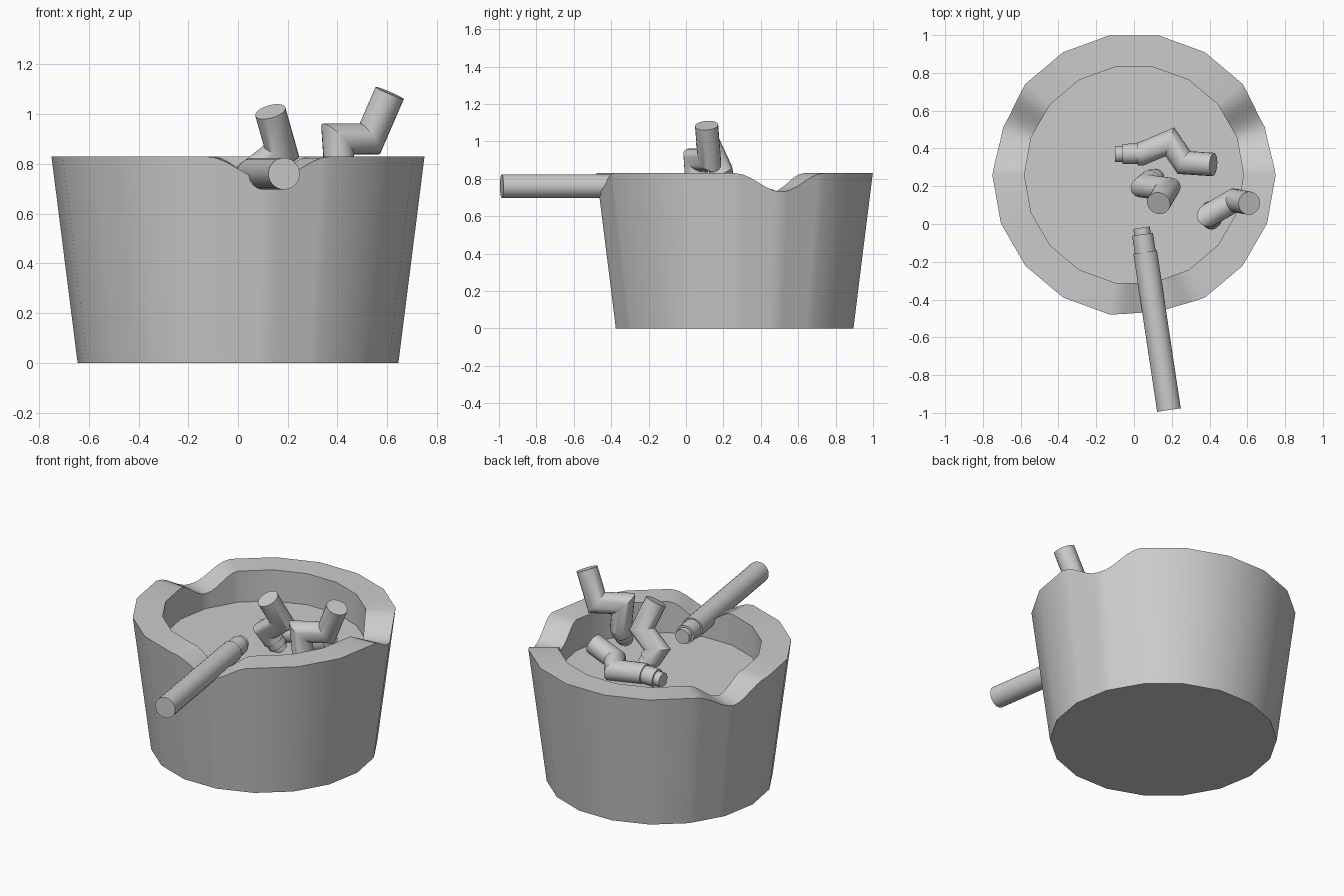
import bpy, bmesh, math
from mathutils import Vector

if "Cube" in bpy.data.objects:
    bpy.data.objects.remove(bpy.data.objects["Cube"])

CY, H, FLOOR = 0.26, 0.83, 0.635
NOTCHES = (20, 160, 280)          # notch centre angles in degrees
SIDES = 20                        # tube sides


def finish(bm, name):
    bmesh.ops.recalc_face_normals(bm, faces=bm.faces)
    me = bpy.data.meshes.new(name)
    bm.to_mesh(me)
    bm.free()
    ob = bpy.data.objects.new(name, me)
    bpy.context.collection.objects.link(ob)
    bpy.ops.object.select_all(action='DESELECT')
    ob.select_set(True)
    bpy.context.view_layer.objects.active = ob
    bpy.ops.object.shade_smooth_by_angle(angle=math.radians(30))
    return ob


def bridge(bm, a, b):
    n = len(a)
    for i in range(n):
        bm.faces.new((a[i], a[(i + 1) % n], b[(i + 1) % n], b[i]))


# Tapered 18-sided tray with three rounded rests cut in the rim
def make_tray():
    angles, heights = [], []
    for k in range(18):
        a = k * 20
        steps = 6 if any(abs(a + 10 - n) < 20 for n in NOTCHES) else 1
        for s in range(steps):
            t = a + 20 * s / steps
            dist = min(abs((t - n + 180) % 360 - 180) for n in NOTCHES)
            drop = 0.1 * (1 + math.cos(math.pi * dist / 20)) / 2 if dist < 20 else 0
            angles.append(t)
            heights.append(H - drop)
    bm = bmesh.new()

    def ring(radius, zs):
        vs = []
        for t, z in zip(angles, zs):
            r = radius(z) * math.cos(math.radians(10)) / math.cos(math.radians(t % 20 - 10))
            a = math.radians(t)
            vs.append(bm.verts.new((r * math.cos(a), CY + r * math.sin(a), z)))
        return vs

    n = len(angles)
    rings = [ring(lambda z: 0.645, [0] * n),
             ring(lambda z: 0.645 + 0.105 * z / H, heights),
             ring(lambda z: 0.58, heights),
             ring(lambda z: 0.58, [FLOOR] * n)]
    for a, b in zip(rings, rings[1:]):
        bridge(bm, a, b)
    bm.faces.new(rings[0])
    bm.faces.new(rings[-1])
    finish(bm, "tray")


# Mitred tube along a path, with a stepped burnt tip at its first point
def make_stick(name, path, r, tip, collar):
    pts = [Vector(p) for p in path]
    dirs = [(b - a).normalized() for a, b in zip(pts, pts[1:])]
    d = dirs[0]
    side = d.orthogonal().normalized()
    up = d.cross(side)
    bm = bmesh.new()
    loops = []
    for off, rad in ((0, 0.7 * r), (tip, 0.7 * r), (tip, 0.88 * r), (collar, 0.88 * r), (collar, r)):
        c = pts[0] + d * off
        loops.append([c + rad * (side * math.cos(u) + up * math.sin(u))
                      for u in (2 * math.pi * i / SIDES for i in range(SIDES))])
    for i, d in enumerate(dirs):
        nrm = d + dirs[i + 1] if i + 1 < len(dirs) else d
        loops.append([p + d * ((pts[i + 1] - p).dot(nrm) / d.dot(nrm)) for p in loops[-1]])
    rings = [[bm.verts.new(p) for p in loop] for loop in loops]
    for a, b in zip(rings, rings[1:]):
        bridge(bm, a, b)
    bm.faces.new(rings[0])
    bm.faces.new(rings[-1])
    finish(bm, name)


make_tray()
# Whole stick resting in the front notch
make_stick("long_stick", [(0.04, -0.02, 0.76), (0.185, -0.985, 0.76)], 0.064, 0.035, 0.13)
# Bent stubs on the tray floor
make_stick("stub_lying", [(-0.10, 0.37, 0.675), (0.04, 0.372, 0.68), (0.19, 0.435, 0.685),
                          (0.265, 0.325, 0.69), (0.42, 0.315, 0.745)], 0.062, 0.04, 0.12)
make_stick("stub_middle", [(0.12, 0.25, 0.64), (0.06, 0.20, 0.76), (0.175, 0.185, 0.85),
                           (0.13, 0.11, 1.01)], 0.063, 0.03, 0.07)
make_stick("stub_right", [(0.41, 0.01, 0.65), (0.41, 0.06, 0.75), (0.40, 0.05, 0.90),
                          (0.53, 0.125, 0.90), (0.61, 0.11, 1.085)], 0.062, 0.03, 0.07)
